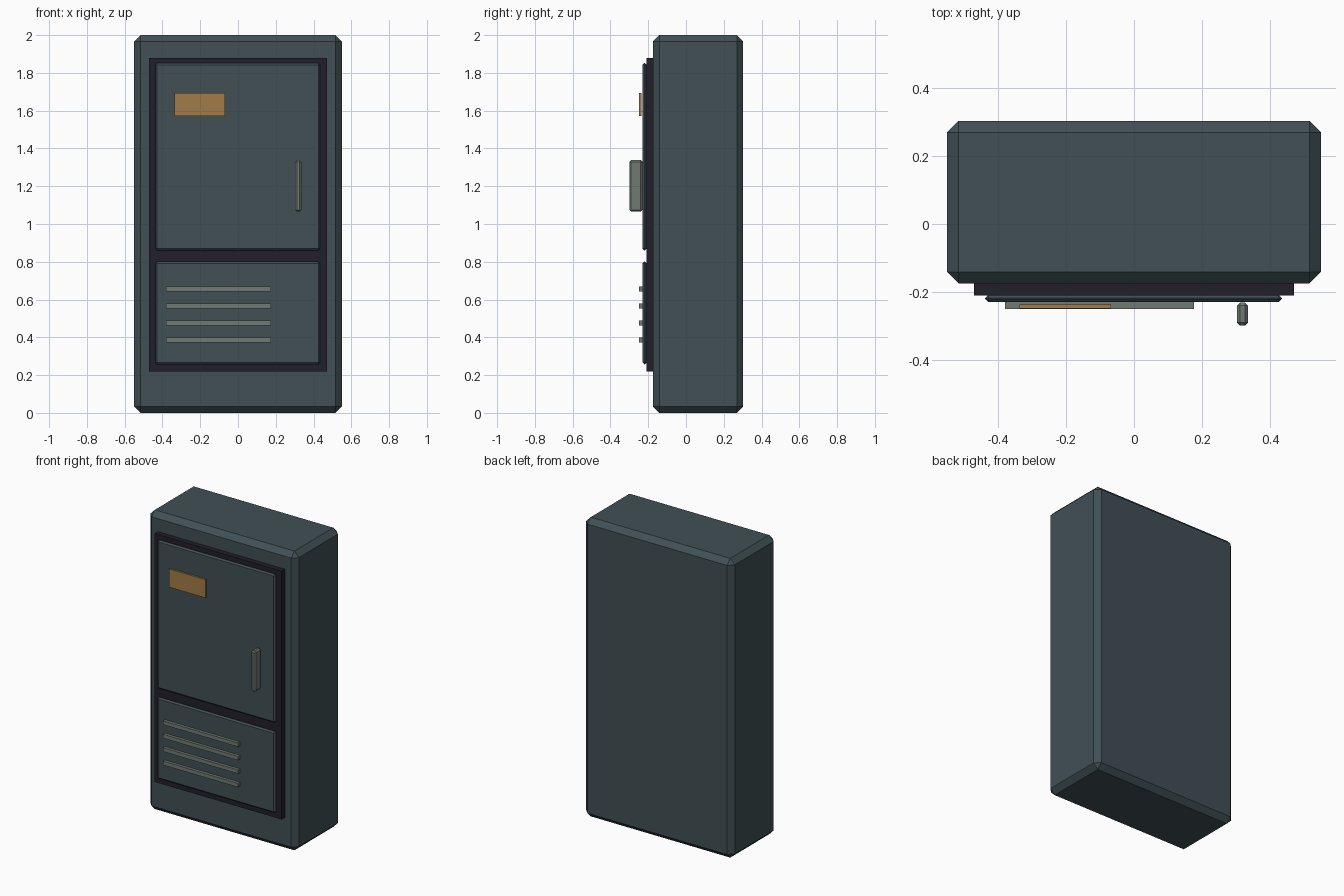
import bpy

cube = bpy.data.objects.get("Cube")
if cube:
    bpy.data.objects.remove(cube, do_unlink=True)


def make_material(name, rgb):
    mat = bpy.data.materials.new(name)
    mat.use_nodes = True
    color = (*rgb, 1.0)
    mat.diffuse_color = color
    mat.node_tree.nodes["Principled BSDF"].inputs["Base Color"].default_value = color
    return mat


def make_box(name, x, y, z, mat, chamfer=0.0):
    """Box spanning the (min, max) pairs x, y, z, with flat chamfered edges."""
    spans = (x, y, z)
    bpy.ops.mesh.primitive_cube_add(size=1, location=[(a + b) / 2 for a, b in spans])
    obj = bpy.context.object
    obj.name = name
    obj.scale = [b - a for a, b in spans]
    bpy.ops.object.transform_apply(location=False, rotation=False, scale=True)
    obj.data.materials.append(mat)
    if chamfer:
        bevel = obj.modifiers.new("chamfer", "BEVEL")
        bevel.width = chamfer
        bevel.segments = 1
        bevel.limit_method = "NONE"
    return obj


steel = make_material("slate_steel", (0.052, 0.08, 0.091))
dark = make_material("dark_frame", (0.015, 0.014, 0.023))
trim = make_material("grey_trim", (0.16, 0.195, 0.17))
brass = make_material("ochre_plate", (0.36, 0.2, 0.066))

# Cabinet body and the dark surround behind the doors
make_box("cabinet_body", (-0.55, 0.55), (-0.175, 0.303), (0, 2), steel, 0.034)
make_box("door_frame", (-0.47, 0.47), (-0.21, -0.16), (0.22, 1.88), dark)

# Upper door and lower vent panel
door_x, door_y = (-0.438, 0.435), (-0.23, -0.208)
make_box("upper_door", door_x, door_y, (0.86, 1.853), steel, 0.01)
make_box("lower_panel", door_x, door_y, (0.257, 0.802), steel, 0.01)

# Label plate and pull handle
make_box("label_plate", (-0.337, -0.068), (-0.248, -0.236), (1.572, 1.694), brass)
make_box("door_handle", (0.303, 0.335), (-0.299, -0.231), (1.066, 1.338), trim, 0.009)

# Row of vent slats
for i in range(4):
    mid = 0.655 - 0.09 * i
    make_box(f"vent_slat_{i + 1}", (-0.38, 0.176), (-0.25, -0.228),
             (mid - 0.013, mid + 0.013), trim)
